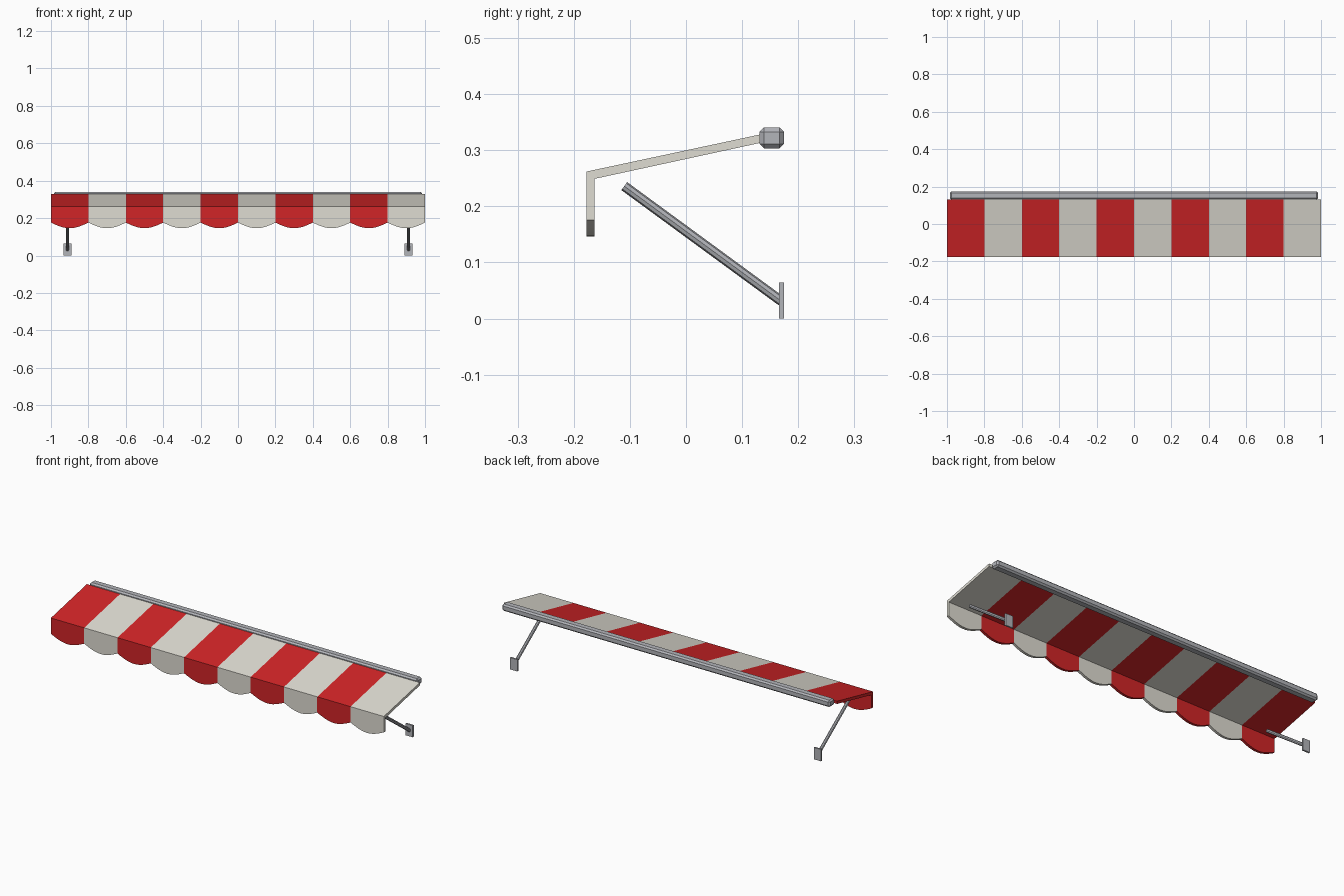
import bpy, bmesh, math
from mathutils import Vector

cube = bpy.data.objects.get("Cube")
if cube:
    bpy.data.objects.remove(cube, do_unlink=True)


def material(name, rgb, metallic=0.0):
    mat = bpy.data.materials.new(name)
    mat.use_nodes = True
    mat.diffuse_color = (*rgb, 1)
    bsdf = mat.node_tree.nodes["Principled BSDF"]
    bsdf.inputs["Base Color"].default_value = (*rgb, 1)
    bsdf.inputs["Roughness"].default_value = 0.7
    return mat


red = material("red canvas", (0.64, 0.018, 0.02))
cream = material("cream canvas", (0.74, 0.72, 0.65))
steel = material("grey metal", (0.45, 0.46, 0.49))


def finish(name, bm, mats):
    bmesh.ops.recalc_face_normals(bm, faces=bm.faces)
    mesh = bpy.data.meshes.new(name)
    bm.to_mesh(mesh)
    bm.free()
    for m in mats:
        mesh.materials.append(m)
    obj = bpy.data.objects.new(name, mesh)
    bpy.context.collection.objects.link(obj)
    return obj


def box(name, center, size, bevel=0.0):
    bm = bmesh.new()
    bmesh.ops.create_cube(bm, size=1)
    for v in bm.verts:
        v.co = Vector(center) + Vector(size) * v.co
    if bevel:
        bmesh.ops.bevel(bm, geom=bm.edges[:], offset=bevel, segments=1, affect='EDGES')
    return finish(name, bm, [steel])


def rod(name, start, end, radius, sides=8):
    start, end = Vector(start), Vector(end)
    axis = end - start
    bm = bmesh.new()
    bmesh.ops.create_cone(bm, cap_ends=True, segments=sides, radius1=radius,
                          radius2=radius, depth=axis.length)
    turn = axis.to_track_quat('Z', 'X')
    for v in bm.verts:
        v.co = turn @ v.co + (start + end) / 2
    return finish(name, bm, [steel])


# Vector * Vector is a dot product, so scale component-wise
def box_scaled(name, center, size, bevel=0.0):
    bm = bmesh.new()
    bmesh.ops.create_cube(bm, size=1)
    bmesh.ops.scale(bm, vec=size, verts=bm.verts)
    bmesh.ops.translate(bm, vec=center, verts=bm.verts)
    if bevel:
        bmesh.ops.bevel(bm, geom=bm.edges[:], offset=bevel, segments=1, affect='EDGES')
    return finish(name, bm, [steel])


box = box_scaled

# Striped canopy: folded sheet with a scalloped valance
STRIPES, STEPS = 10, 12
bm = bmesh.new()
rings = []
for i in range(STRIPES * STEPS + 1):
    x = -1 + 2 * i / (STRIPES * STEPS)
    hem = 0.176 - 0.03 * math.sin(math.pi * (i % STEPS) / STEPS)
    profile = [(0.132, 0.328), (-0.177, 0.262), (-0.177, hem),
               (-0.163, hem), (-0.163, 0.249), (0.132, 0.313)]
    rings.append([bm.verts.new((x, y, z)) for y, z in profile])
for i, (a, b) in enumerate(zip(rings, rings[1:])):
    for j in range(len(a)):
        k = (j + 1) % len(a)
        face = bm.faces.new((a[j], b[j], b[k], a[k]))
        face.material_index = (i // STEPS) % 2
# End caps, split at the fold
for ring, stripe in ((rings[0], 0), (rings[-1], 1)):
    for ids in ((0, 1, 4, 5), (1, 2, 3, 4)):
        bm.faces.new([ring[n] for n in ids]).material_index = stripe
finish("canopy", bm, [red, cream])

# Roller housing along the back
box("roller_housing", (0, 0.153, 0.322), (1.97, 0.044, 0.037), 0.008)

# Support arms and wall plates
for side, s in (("left", 1), ("right", -1)):
    x = 0.912 * s
    rod(side + "_arm", (x, 0.17, 0.031), (x, -0.11, 0.236), 0.0088)
    box(side + "_wall_plate", (x, 0.1705, 0.032), (0.043, 0.009, 0.064))
